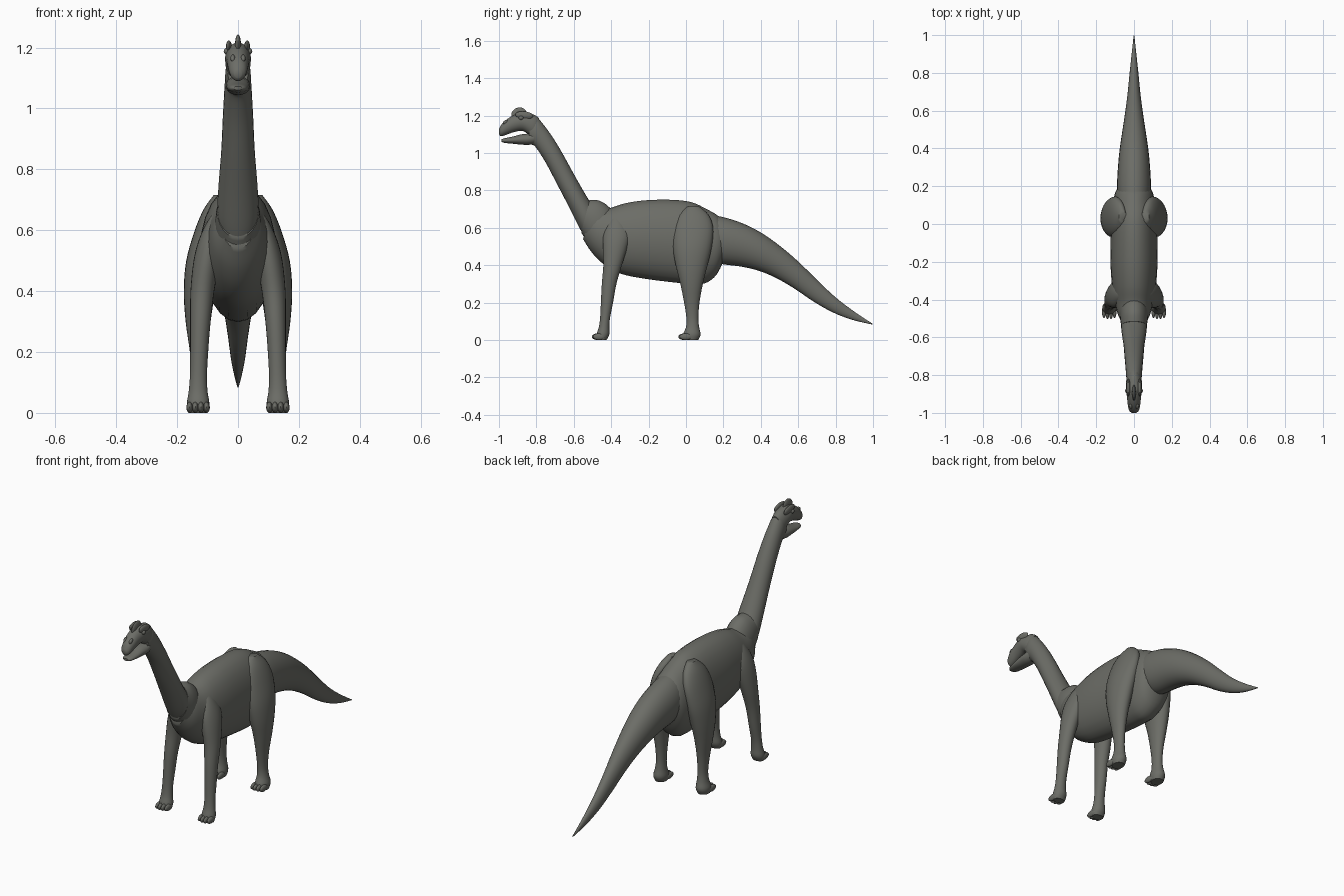
import bpy, bmesh, math
from mathutils import Vector, Matrix

skin = bpy.data.materials.new("dark grey green skin")
skin.diffuse_color = (0.15, 0.153, 0.135, 1)


def finish(name, bm, mirror=False, angle=50):
    bmesh.ops.recalc_face_normals(bm, faces=bm.faces)
    me = bpy.data.meshes.new(name)
    bm.to_mesh(me)
    bm.free()
    me.materials.append(skin)
    me.shade_smooth()
    me.set_sharp_from_angle(angle=math.radians(angle))
    ob = bpy.data.objects.new(name, me)
    bpy.context.collection.objects.link(ob)
    if mirror:
        ob.modifiers.new("mirror", 'MIRROR').use_mirror_merge = False
    return ob


def smooth_rows(rows, steps=4):
    """Catmull-Rom interpolation of section tables."""
    out = []
    n = len(rows)
    for i in range(n - 1):
        a, b, c, d = (rows[min(max(k, 0), n - 1)] for k in (i - 1, i, i + 1, i + 2))
        for s in range(steps):
            t = s / steps
            out.append([q + 0.5 * t * (r - p + t * (2 * p - 5 * q + 4 * r - e + t * (3 * (q - r) + e - p)))
                        for p, q, r, e in zip(a, b, c, d)])
    return out + [list(rows[-1])]


def loft(bm, rings, sides=24):
    """Skin elliptical rings given as (centre, axis u, axis v)."""
    loops = []
    for c, u, v in rings:
        loops.append([bm.verts.new(c + u * math.cos(k * math.tau / sides) + v * math.sin(k * math.tau / sides))
                      for k in range(sides)])
    for a, b in zip(loops, loops[1:]):
        for k in range(sides):
            j = (k + 1) % sides
            bm.faces.new((a[k], a[j], b[j], b[k]))
    bm.faces.new(loops[0])
    bm.faces.new(loops[-1])


def body_part(name, rows):
    """Rows: upper y, upper z, lower y, lower z, half width."""
    rings = []
    for ty, tz, by, bz, w in smooth_rows(rows):
        t, b = Vector((0, ty, tz)), Vector((0, by, bz))
        rings.append(((t + b) / 2, Vector((max(w, 0.001), 0, 0)), (t - b) / 2))
    bm = bmesh.new()
    loft(bm, rings)
    return finish(name, bm)


def ball(bm, centre, radii, tilt=0):
    m = Matrix.Translation(centre) @ Matrix.Rotation(tilt, 4, 'X') @ Matrix.Diagonal((*radii, 1))
    bmesh.ops.create_uvsphere(bm, u_segments=16, v_segments=10, radius=1, matrix=m)


def leg(name, rows, toe_y):
    """Rows: z, front y, back y, inner x, outer x; toes are added in front."""
    bm = bmesh.new()
    loft(bm, [(Vector(((xi + xo) / 2, (yf + yb) / 2, z)), Vector(((xo - xi) / 2, 0, 0)),
               Vector((0, (yb - yf) / 2, 0))) for z, yf, yb, xi, xo in smooth_rows(rows)])
    for k in range(4):
        x = 0.103 + k * 0.0187
        back = 0.006 * abs(k - 1.5)
        ball(bm, (x, toe_y + 0.032 + back, 0.018), (0.0105, 0.034, 0.018))
    return finish(name, bm, mirror=True)


# Trunk
body_part("torso", [
    (-.50, .70, -.55, .54, .055), (-.47, .70, -.505, .47, .082), (-.41, .705, -.44, .405, .10),
    (-.33, .73, -.35, .355, .115), (-.22, .747, -.22, .328, .124), (-.08, .75, -.08, .31, .124),
    (.03, .737, .03, .30, .12), (.11, .70, .10, .303, .112), (.17, .665, .16, .345, .10),
    (.198, .62, .20, .42, .08)])

# Neck, shoulder collar and tail
body_part("shoulder_collar", [
    (-.40, .70, -.46, .47, .066), (-.43, .727, -.49, .485, .074), (-.47, .747, -.525, .52, .074),
    (-.515, .75, -.56, .575, .068)])
body_part("neck", [
    (-.49, .71, -.55, .565, .066), (-.515, .742, -.575, .61, .068), (-.55, .80, -.63, .72, .063),
    (-.60, .888, -.69, .835, .055), (-.66, .997, -.745, .94, .050), (-.71, 1.08, -.785, 1.005, .046),
    (-.755, 1.143, -.81, 1.038, .043), (-.795, 1.188, -.825, 1.045, .041), (-.835, 1.2, -.84, 1.055, .034)])
body_part("tail", [
    (.12, .67, .14, .42, .085), (.20, .657, .20, .405, .090), (.30, .625, .30, .392, .085),
    (.40, .575, .39, .370, .076), (.50, .505, .48, .333, .062), (.60, .42, .58, .275, .047),
    (.70, .322, .68, .207, .034), (.80, .228, .785, .148, .024), (.90, .152, .89, .108, .013),
    (.998, .087, .996, .083, .002)])

# Head and open mouth
body_part("upper_head", [
    (-.785, 1.185, -.79, 1.08, .028), (-.81, 1.204, -.81, 1.075, .038), (-.845, 1.212, -.84, 1.098, .042),
    (-.88, 1.216, -.875, 1.118, .042), (-.92, 1.203, -.92, 1.112, .037), (-.955, 1.182, -.96, 1.098, .033),
    (-.985, 1.155, -.988, 1.09, .026), (-1.001, 1.125, -1.0, 1.10, .012)])
body_part("lower_jaw", [
    (-.80, 1.12, -.79, 1.05, .034), (-.84, 1.105, -.84, 1.044, .040), (-.88, 1.10, -.88, 1.045, .038),
    (-.93, 1.087, -.93, 1.050, .034), (-.97, 1.079, -.97, 1.054, .027), (-.987, 1.073, -.987, 1.060, .014)])

# Nasal crest, brow ridges, eyes and nostrils
bm = bmesh.new()
ball(bm, (0, -.893, 1.207), (.010, .042, .036), 0.35)
finish("head_crest", bm)
bm = bmesh.new()
ball(bm, (.030, -.865, 1.202), (.010, .048, .021), -0.1)
finish("brow_ridge", bm, mirror=True)
bm = bmesh.new()
ball(bm, (.037, -.882, 1.188), (.010, .013, .011))
finish("eye", bm, mirror=True)
bm = bmesh.new()
ball(bm, (.017, -.965, 1.165), (.008, .016, .010), 0.6)
finish("nostril", bm, mirror=True)

# Legs with toes
leg("front_leg", [
    (0, -.47, -.425, .10, .163), (.03, -.478, -.41, .094, .168), (.07, -.466, -.410, .10, .162),
    (.12, -.459, -.406, .102, .158), (.20, -.455, -.390, .098, .157), (.30, -.45, -.372, .09, .157),
    (.40, -.442, -.343, .078, .156), (.50, -.445, -.312, .06, .146), (.57, -.44, -.300, .05, .128),
    (.63, -.415, -.325, .04, .10), (.67, -.39, -.35, .04, .07)], -.505)
leg("hind_leg", [
    (0, -.005, .065, .10, .162), (.03, -.015, .078, .094, .167), (.07, 0, .070, .10, .157),
    (.12, .002, .066, .103, .152), (.20, -.01, .072, .10, .158), (.30, -.03, .090, .09, .172),
    (.40, -.055, .115, .075, .178), (.50, -.07, .138, .06, .170), (.60, -.065, .145, .05, .142),
    (.67, -.04, .12, .04, .112), (.715, .01, .07, .04, .08)], -.042)
